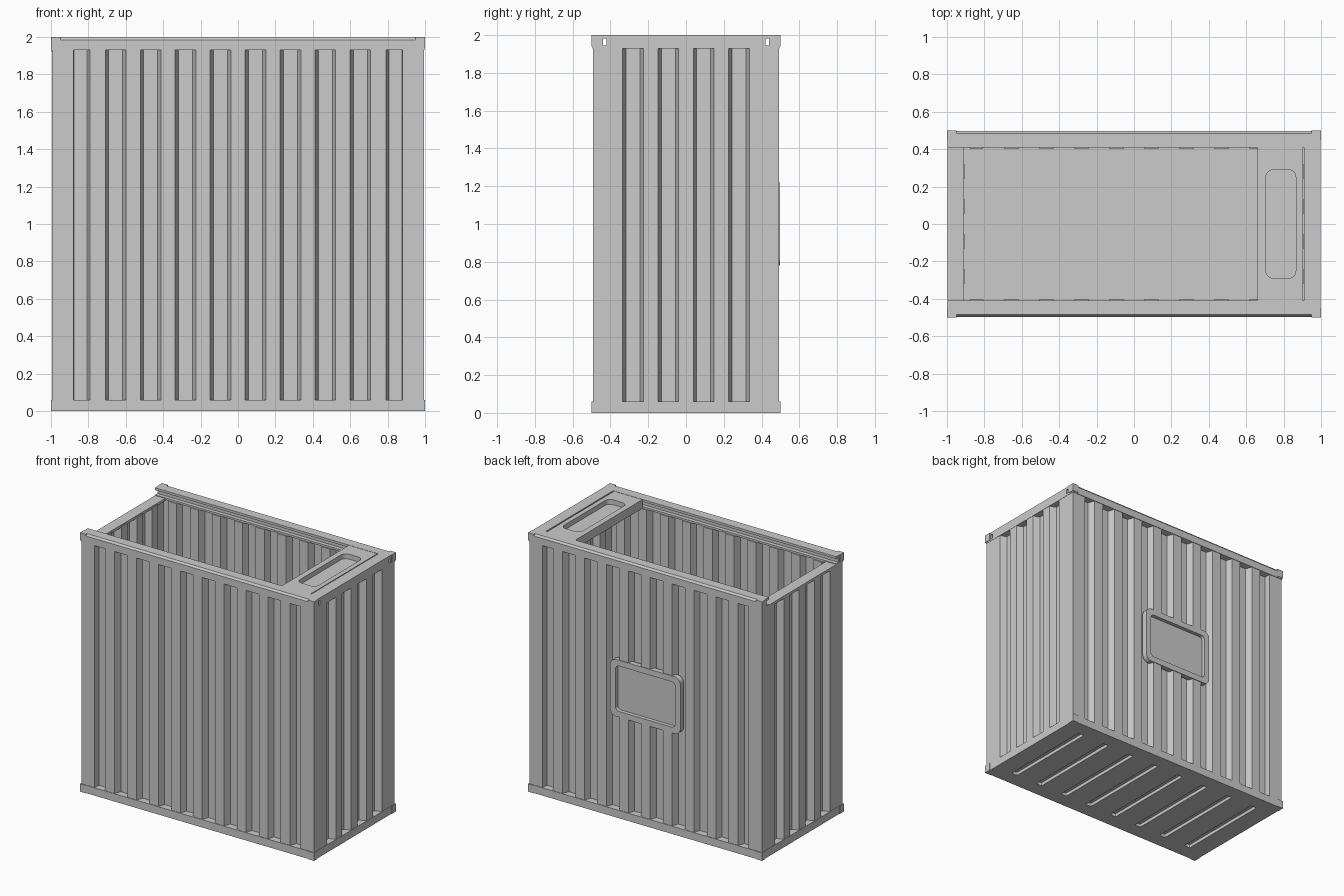
import bpy
import bmesh
import math
from mathutils import Vector, Matrix

cube = bpy.data.objects.get("Cube")
if cube:
    bpy.data.objects.remove(cube, do_unlink=True)

grey = bpy.data.materials.new("light grey")
grey.use_nodes = True
colour = (0.6, 0.6, 0.6, 1)
grey.diffuse_color = colour
grey.node_tree.nodes["Principled BSDF"].inputs["Base Color"].default_value = colour


def add_object(name, bm):
    bmesh.ops.recalc_face_normals(bm, faces=bm.faces)
    mesh = bpy.data.meshes.new(name)
    bm.to_mesh(mesh)
    bm.free()
    mesh.materials.append(grey)
    obj = bpy.data.objects.new(name, mesh)
    bpy.context.collection.objects.link(obj)
    return obj


def box(name, low, high):
    low, high = Vector(low), Vector(high)
    size = high - low
    bm = bmesh.new()
    bmesh.ops.create_cube(bm, size=1)
    bmesh.ops.scale(bm, vec=size, verts=bm.verts)
    bmesh.ops.translate(bm, vec=(low + high) / 2, verts=bm.verts)
    return add_object(name, bm)


def prism(name, points, vector):
    """Extrude a closed outline of 3D points along a vector."""
    bm = bmesh.new()
    face = bm.faces.new([bm.verts.new(p) for p in points])
    result = bmesh.ops.extrude_face_region(bm, geom=[face])
    verts = [g for g in result["geom"] if isinstance(g, bmesh.types.BMVert)]
    bmesh.ops.translate(bm, vec=vector, verts=verts)
    return add_object(name, bm)


def rounded(width, height, radius, steps=5):
    """Outline of a rounded rectangle centred on the origin."""
    points = []
    for k, (sx, sy) in enumerate([(1, 1), (-1, 1), (-1, -1), (1, -1)]):
        for i in range(steps + 1):
            a = math.pi / 2 * (k + i / steps)
            points.append((sx * (width / 2 - radius) + radius * math.cos(a),
                           sy * (height / 2 - radius) + radius * math.sin(a)))
    return points


def cut(target, cutters):
    for c in cutters:
        c.hide_render = True
        mod = target.modifiers.new("cut", "BOOLEAN")
        mod.operation = "DIFFERENCE"
        mod.solver = "EXACT"
        mod.object = c
    bpy.context.view_layer.update()
    graph = bpy.context.evaluated_depsgraph_get()
    mesh = bpy.data.meshes.new_from_object(target.evaluated_get(graph))
    target.modifiers.clear()
    target.data = mesh


def discard(objects):
    for o in objects:
        bpy.data.objects.remove(o, do_unlink=True)


# Corrugated sheet walls
BOTTOM, TOP, SHEET, DEPTH, SLOPE, PITCH = 0.06, 1.93, 0.04, 0.05, 0.018, 0.187
HALF_X, HALF_Y = 0.994, 0.492


def grooves(long_side):
    spans = [(PITCH * (i + 0.5) - 0.055, PITCH * (i + 0.5) + 0.055, SLOPE)
             for i in range(4 if long_side else 2)]
    if long_side:
        spans.append((0.79, 0.88, 0.002))
    left = [(-b, -a, outer, SLOPE) for a, b, outer in reversed(spans)]
    return left + [(a, b, SLOPE, outer) for a, b, outer in spans]


def wall_loops():
    outer, inner = [], []
    for k in range(4):
        turn = Matrix.Rotation(k * math.pi / 2, 2)
        half, dist = (HALF_X, HALF_Y) if k % 2 == 0 else (HALF_Y, HALF_X)
        path = []
        for a, b, s1, s2 in grooves(k % 2 == 0):
            path += [(a, 0), (a + s1, DEPTH), (b - s2, DEPTH), (b, 0)]
        outer.append(turn @ Vector((-half, -dist)))
        inner.append(turn @ Vector((-half + SHEET, -dist + SHEET)))
        for u, d in path:
            outer.append(turn @ Vector((u, d - dist)))
            inner.append(turn @ Vector((u, d - dist + SHEET)))
    return outer, inner


bm = bmesh.new()
rings = [[bm.verts.new((p.x, p.y, z)) for p in loop]
         for loop, z in zip([lp for lp in wall_loops() for _ in "ab"],
                            [BOTTOM, TOP, TOP, BOTTOM])]
for r in range(4):
    a, b = rings[r], rings[(r + 1) % 4]
    for i in range(len(a)):
        j = (i + 1) % len(a)
        bm.faces.new((a[i], a[j], b[j], b[i]))
walls = add_object("corrugated_walls", bm)

# Recessed label frame on the back
frame = prism("label_frame", [(x, 0.456, z + 1) for x, z in rounded(0.6, 0.44, 0.05)],
              (0, 0.041, 0))
pocket = prism("label_cutter", [(x, 0.468, z + 1) for x, z in rounded(0.51, 0.35, 0.03)],
               (0, 0.1, 0))
cut(walls, [pocket])
cut(frame, [pocket])
discard([pocket])

# Floor slab with slots underneath
floor = box("floor_slab", (-0.996, -0.496, 0), (0.996, 0.496, BOTTOM))
slots = [prism("slot_cutter", [(x + (i - 3.5) * 0.235, y, -0.05)
                               for x, y in rounded(0.05, 0.76, 0.01, 2)], (0, 0, 0.075))
         for i in range(8)]
cut(floor, slots)
discard(slots)

# Long top rails with a lid channel on the inside
rail_profile = [(0.496, TOP), (0.496, 1.985), (0.485, 2), (0.41, 2), (0.41, 1.982),
                (0.44, 1.982), (0.44, 1.945), (0.41, 1.945), (0.41, TOP)]
for side, label in ((-1, "front"), (1, "back")):
    prism(label + "_top_rail", [(-0.996, side * y, z) for y, z in rail_profile],
          (1.992, 0, 0))

# End rails: full height at one end, low sill at the open end
box("end_top_rail", (0.91, -0.42, TOP), (0.996, 0.42, 2))
box("open_end_sill", (-0.996, -0.42, 1.92), (-0.91, 0.42, 1.94))

# Corner blocks
for sx in (-1, 1):
    for sy in (-1, 1):
        for z, label in ((0, "bottom"), (1.94, "top")):
            xs, ys = sorted((sx, sx * 0.95)), sorted((sy * 0.5, sy * 0.45))
            box(label + "_corner_block", (xs[0], ys[0], z), (xs[1], ys[1], z + 0.06))

# Fixed lid section with a recessed grip
lid = box("lid_section", (0.66, -0.412, TOP), (0.902, 0.412, 1.998))
grip = prism("grip_cutter", [(x + 0.785, y, 1.96) for x, y in rounded(0.16, 0.58, 0.04)],
             (0, 0, 0.1))
cut(lid, [grip])
discard([grip])
